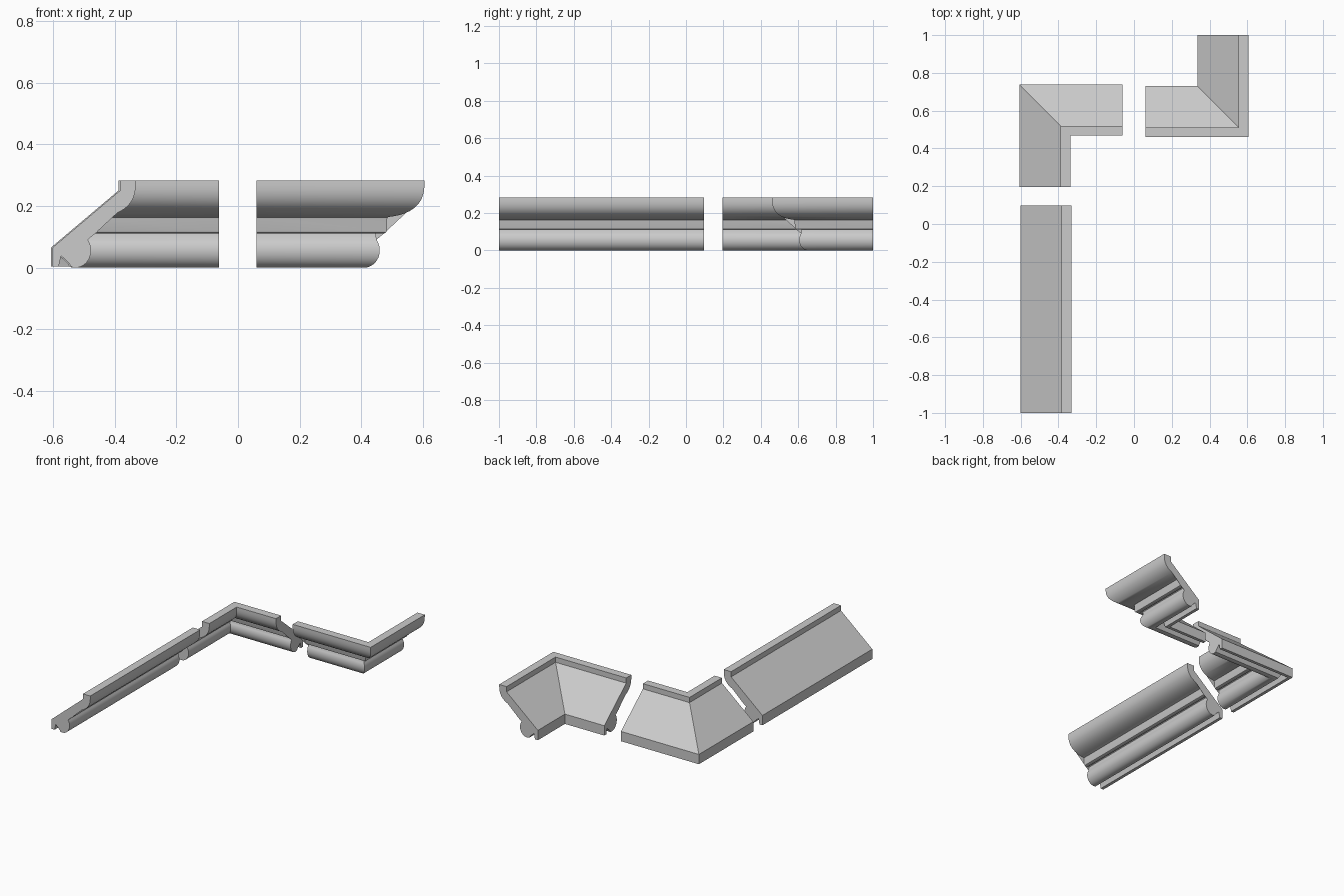
import bpy, bmesh, math
from mathutils import Vector
from mathutils.geometry import interpolate_bezier

if "Cube" in bpy.data.objects:
    bpy.data.objects.remove(bpy.data.objects["Cube"])

# Moulding cross-section: (distance from wall, height)
profile = [(0, 0.003), (0, 0.065), (0.219, 0.25), (0.219, 0.283), (0.27, 0.283)]
ovolo = interpolate_bezier(Vector((0.27, 0.268)), Vector((0.27, 0.20)),
                           Vector((0.22, 0.172)), Vector((0.158, 0.165)), 14)
profile += [(p.x, p.y) for p in ovolo]
# Small fillet step
profile += [(0.151, 0.163), (0.149, 0.158), (0.148, 0.12), (0.145, 0.114),
            (0.139, 0.111), (0.124, 0.111), (0.116, 0.117), (0.112, 0.113)]
# Lower rounded bead
for i in range(17):
    a = math.radians(38 - i * (38 + 107) / 16)
    profile.append((0.075 + 0.05 * math.cos(a), 0.056 + 0.056 * math.sin(a)))
# Notch next to the wall
profile += [(0.038, 0.044), (0.035, 0.05), (0.032, 0.05), (0.029, 0.045), (0.02, 0.003)]


def moulding(name, stations):
    """Sweep the profile; each station is (wall x, wall y, outward x, outward y)."""
    bm = bmesh.new()
    rings = [[bm.verts.new((x + u * dx, y + u * dy, z)) for u, z in profile]
             for x, y, dx, dy in stations]
    n = len(profile)
    for a, b in zip(rings, rings[1:]):
        for i in range(n):
            j = (i + 1) % n
            bm.faces.new((a[i], a[j], b[j], b[i]))
    caps = [bm.faces.new(rings[0]), bm.faces.new(rings[-1])]
    bmesh.ops.triangulate(bm, faces=caps)
    bmesh.ops.recalc_face_normals(bm, faces=bm.faces)
    mesh = bpy.data.meshes.new(name)
    bm.to_mesh(mesh)
    bm.free()
    obj = bpy.data.objects.new(name, mesh)
    bpy.context.collection.objects.link(obj)
    bpy.ops.object.select_all(action='DESELECT')
    bpy.context.view_layer.objects.active = obj
    obj.select_set(True)
    bpy.ops.object.shade_smooth_by_angle(angle=math.radians(30))


# Straight length
moulding("straight_moulding", [(-0.602, -1, 1, 0), (-0.602, 0.097, 1, 0)])
# Mitred inside corner
moulding("inside_corner_moulding",
         [(-0.607, 0.195, 1, 0), (-0.607, 0.738, 1, -1), (-0.062, 0.738, 0, -1)])
# Mitred outside corner
moulding("outside_corner_moulding",
         [(0.06, 0.73, 0, -1), (0.335, 0.73, 1, -1), (0.335, 1, 1, 0)])
